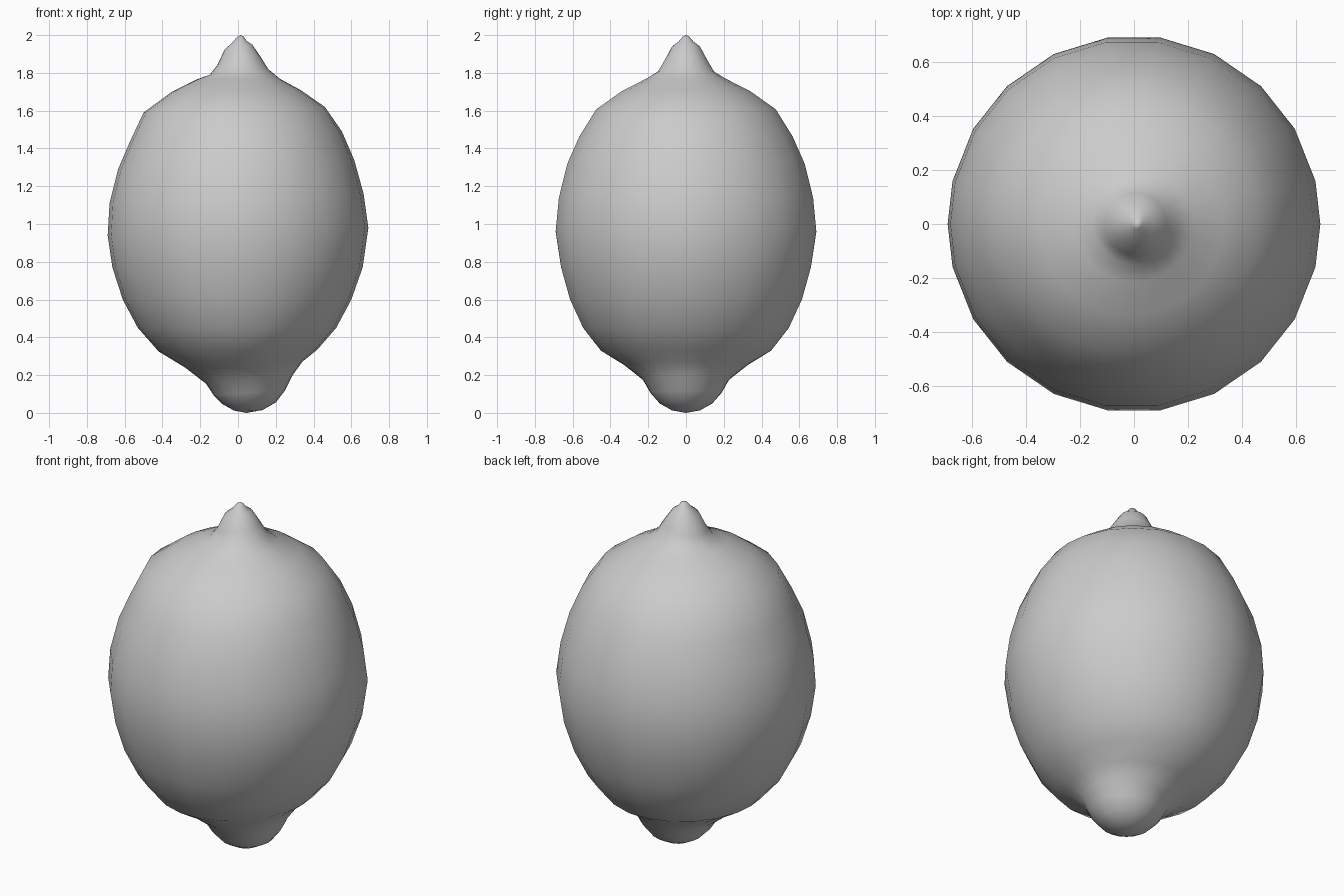
import bpy, bmesh
from math import cos, sin, radians

# Slightly tilted cross-sections: left x, left z, right x, right z, half depth in y
RINGS = [
    (-0.02, 0.012, 0.13, 0.015, 0.075),
    (-0.08, 0.045, 0.20, 0.055, 0.14),
    (-0.13, 0.095, 0.25, 0.12, 0.19),
    (-0.17, 0.155, 0.29, 0.20, 0.23),
    (-0.28, 0.24, 0.34, 0.27, 0.33),
    (-0.42, 0.325, 0.42, 0.335, 0.455),
    (-0.53, 0.45, 0.52, 0.45, 0.55),
    (-0.61, 0.60, 0.60, 0.60, 0.62),
    (-0.665, 0.77, 0.66, 0.77, 0.668),
    (-0.69, 0.94, 0.69, 0.98, 0.697),
    (-0.68, 1.11, 0.665, 1.16, 0.68),
    (-0.635, 1.29, 0.615, 1.34, 0.635),
    (-0.575, 1.43, 0.55, 1.49, 0.57),
    (-0.50, 1.59, 0.46, 1.62, 0.48),
    (-0.35, 1.70, 0.33, 1.71, 0.34),
    (-0.22, 1.765, 0.22, 1.77, 0.215),
    (-0.15, 1.79, 0.16, 1.82, 0.15),
    (-0.11, 1.84, 0.12, 1.885, 0.115),
    (-0.07, 1.925, 0.075, 1.95, 0.075),
    (-0.03, 1.96, 0.045, 1.97, 0.04),
    (-0.005, 1.99, 0.03, 1.992, 0.018),
]
BOTTOM, TOP = (0.045, 0, 0), (0.013, 0, 2.0)

# 22 sides, symmetric front to back and side to side
quarter = [13.2, 30.4, 47, 64.5, 81.8]
half = [0] + quarter + [180 - a for a in reversed(quarter)] + [180]
angles = half + [360 - a for a in reversed(half[1:-1])]
n = len(angles)

# Lemon body lofted through the rings, closed at both tips
bm = bmesh.new()
loops = []
for lx, lz, rx, rz, ry in RINGS:
    loop = []
    for a in angles:
        c, s = cos(radians(a)), sin(radians(a))
        loop.append(bm.verts.new(((lx + rx) / 2 + c * (rx - lx) / 2, ry * s,
                                  (lz + rz) / 2 + c * (rz - lz) / 2)))
    loops.append(loop)
bottom, top = bm.verts.new(BOTTOM), bm.verts.new(TOP)
for i in range(n):
    j = (i + 1) % n
    for lo, hi in zip(loops, loops[1:]):
        bm.faces.new((lo[i], lo[j], hi[j], hi[i]))
    bm.faces.new((bottom, loops[0][j], loops[0][i]))
    bm.faces.new((top, loops[-1][i], loops[-1][j]))
bmesh.ops.recalc_face_normals(bm, faces=bm.faces)
for f in bm.faces:
    f.smooth = True

mesh = bpy.data.meshes.new("lemon")
bm.to_mesh(mesh)
bm.free()
lemon = bpy.data.objects.new("lemon", mesh)
bpy.context.collection.objects.link(lemon)
